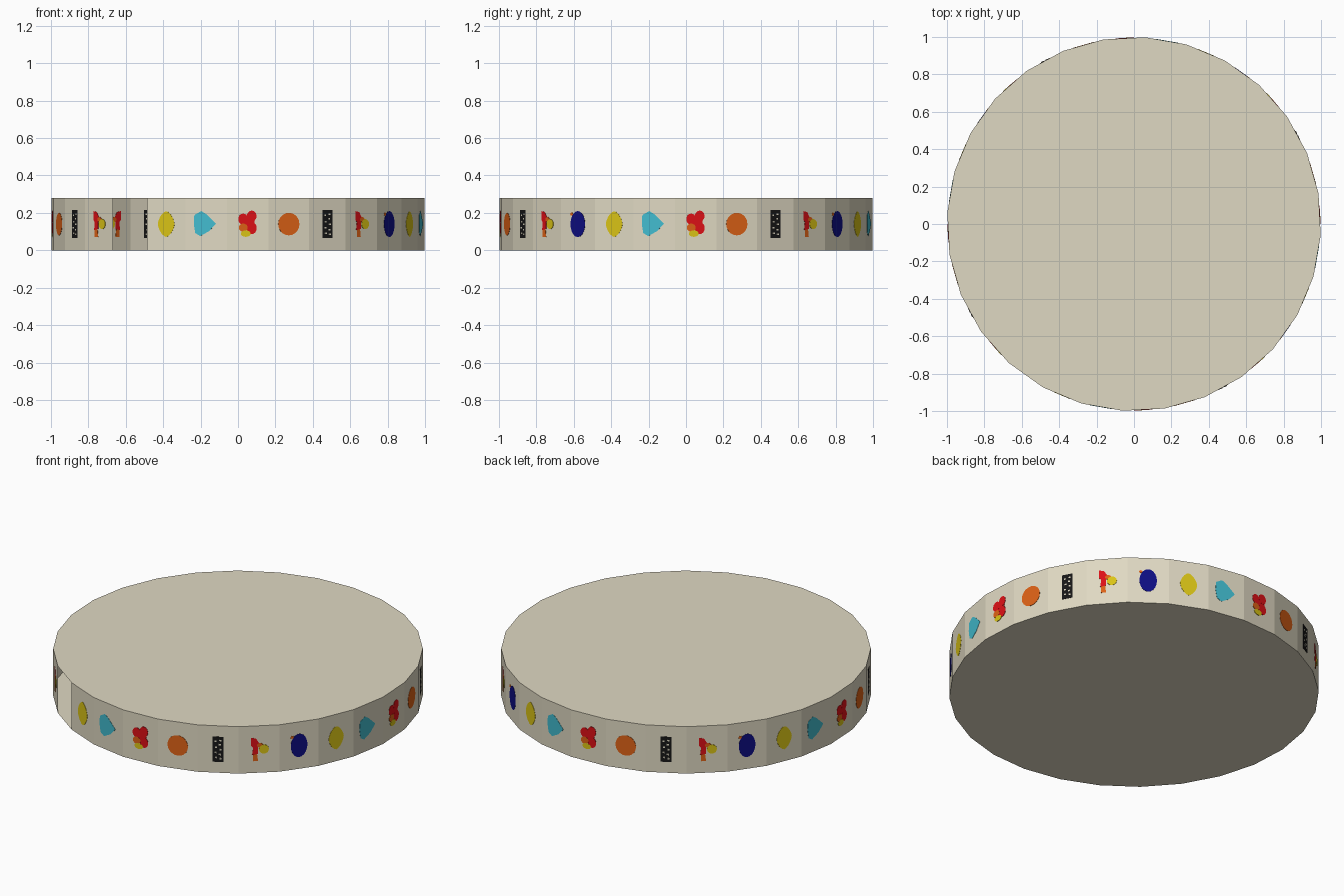
import bpy, bmesh, math
from mathutils import Vector

if "Cube" in bpy.data.objects:
    bpy.data.objects.remove(bpy.data.objects["Cube"])

SIDES, H = 28, 0.28
STEP = 2 * math.pi / SIDES
START = math.radians(-93.43)          # first wall corner, just left of the front
APOTHEM = math.cos(STEP / 2)
UNIT = 0.00535                        # motif drawing unit
GAP = 25                              # the open panel at front left


def material(name, rgb):
    m = bpy.data.materials.new(name)
    m.diffuse_color = (*rgb, 1)
    m.use_nodes = True
    m.node_tree.nodes["Principled BSDF"].inputs["Base Color"].default_value = m.diffuse_color
    return m


MATS = {
    "cream": material("cream", (0.74, 0.69, 0.54)),
    "red": material("red", (0.72, 0.005, 0.008)),
    "orange": material("orange", (0.72, 0.12, 0.008)),
    "yellow": material("yellow", (0.70, 0.55, 0.008)),
    "cyan": material("cyan", (0.055, 0.50, 0.62)),
    "navy": material("navy", (0.004, 0.004, 0.22)),
    "black": material("black", (0.008, 0.008, 0.008)),
}
INDEX = {n: i for i, n in enumerate(MATS)}


def make_object(name, bm):
    me = bpy.data.meshes.new(name)
    bm.to_mesh(me)
    bm.free()
    for m in MATS.values():
        me.materials.append(m)
    ob = bpy.data.objects.new(name, me)
    bpy.context.collection.objects.link(ob)
    return ob


def corner(k, z):
    a = START + k * STEP
    return Vector((math.cos(a), math.sin(a), z))


def ellipse(cx, cy, rx, ry, n=20, power=1.0):
    pts = []
    for i in range(n):
        c, s = math.cos(2 * math.pi * i / n), math.sin(2 * math.pi * i / n)
        pts.append((cx + rx * math.copysign(abs(c) ** power, c),
                    cy + ry * math.copysign(abs(s) ** power, s)))
    return pts


def rect(cx, cy, w, h):
    return [(cx - w / 2, cy - h / 2), (cx + w / 2, cy - h / 2),
            (cx + w / 2, cy + h / 2), (cx - w / 2, cy + h / 2)]


# Painted motifs, repeated around the wall (colour, outline)
cluster = [("red", ellipse(0, 3, 7, 5)), ("red", ellipse(-4.5, 5, 5, 5.5)),
           ("red", ellipse(4, 8, 4.8, 5.5)), ("red", ellipse(4, -4, 5, 6)),
           ("orange", ellipse(-4.5, -3.5, 4.5, 4)),
           ("yellow", ellipse(-2, -9.5, 5, 3.2))]
disc = [("orange", ellipse(0, 0, 11, 11.3))]
block = [("black", rect(0, 0, 11, 28))]
block += [("cream", rect(x, y, 2.2, 1.6)) for x, y in
          ((-2.5, 9), (2.5, 10), (2, 5.5), (-2, 2.5), (2.6, 0),
           (-2.5, -3.5), (2, -5.5), (-2, -9), (2.6, -10))]
branch = [("red", [(-8, 13), (-3, 12), (0, 7), (-1, 2), (-1, -5),
                   (-7, -6), (-6, 2), (-8, 4)]),
          ("orange", [(-6, -6), (-2, -5), (-1, -13), (-6, -13)]),
          ("orange", ellipse(1, 4.5, 3, 2.5)),
          ("yellow", ellipse(5, 0, 5, 5))]
oval = [("navy", ellipse(0, 0, 8.9, 13)), ("orange", ellipse(-7.5, 10, 1.8, 1.6, 8))]
lozenge = [("yellow", ellipse(0, 0, 9, 12.8, power=1.25))]
wedge = [("cyan", [(-12, 9), (-5, 13), (0, 10), (10, 0.5), (3, -7),
                   (-6, -12), (-11, -9), (-12.5, 0)])]
MOTIFS = [cluster, disc, block, branch, oval, lozenge, wedge]

# Wall: single sheet of flat panels, one left open
bm = bmesh.new()
for k in range(SIDES):
    if k != GAP:
        bm.faces.new([bm.verts.new(p) for p in
                      (corner(k, 0), corner(k + 1, 0), corner(k + 1, H), corner(k, H))])
bmesh.ops.remove_doubles(bm, verts=bm.verts, dist=1e-5)
make_object("wall", bm)

# Lid and base
for name, z in (("lid", H), ("base", 0)):
    bm = bmesh.new()
    ring = [bm.verts.new(corner(k, z)) for k in range(SIDES)]
    bm.faces.new(ring if z else ring[::-1])
    make_object(name, bm)


def add_plate(bm, k, pts, colour, depth):
    """Thin plate through the wall, so it shows outside and inside."""
    a = START + (k + 0.5) * STEP
    n = Vector((math.cos(a), math.sin(a), 0))
    t = Vector((-n.y, n.x, 0))

    def ring(offset):
        return [bm.verts.new(n * (APOTHEM + offset) + t * u * UNIT
                             + Vector((0, 0, H / 2 + v * UNIT))) for u, v in pts]
    outer, inner = ring(depth), ring(-depth)
    faces = [bm.faces.new(outer), bm.faces.new(inner[::-1])]
    for i in range(len(pts)):
        j = (i + 1) % len(pts)
        faces.append(bm.faces.new((outer[i], inner[i], inner[j], outer[j])))
    for f in faces:
        f.material_index = INDEX[colour]


# Painted plates on every closed panel
bm = bmesh.new()
for k in range(SIDES):
    if k != GAP:
        for layer, (colour, pts) in enumerate(MOTIFS[k % 7]):
            add_plate(bm, k, pts, colour, 0.0015 + 0.0003 * layer)
bmesh.ops.recalc_face_normals(bm, faces=bm.faces)
make_object("painted_motifs", bm)
